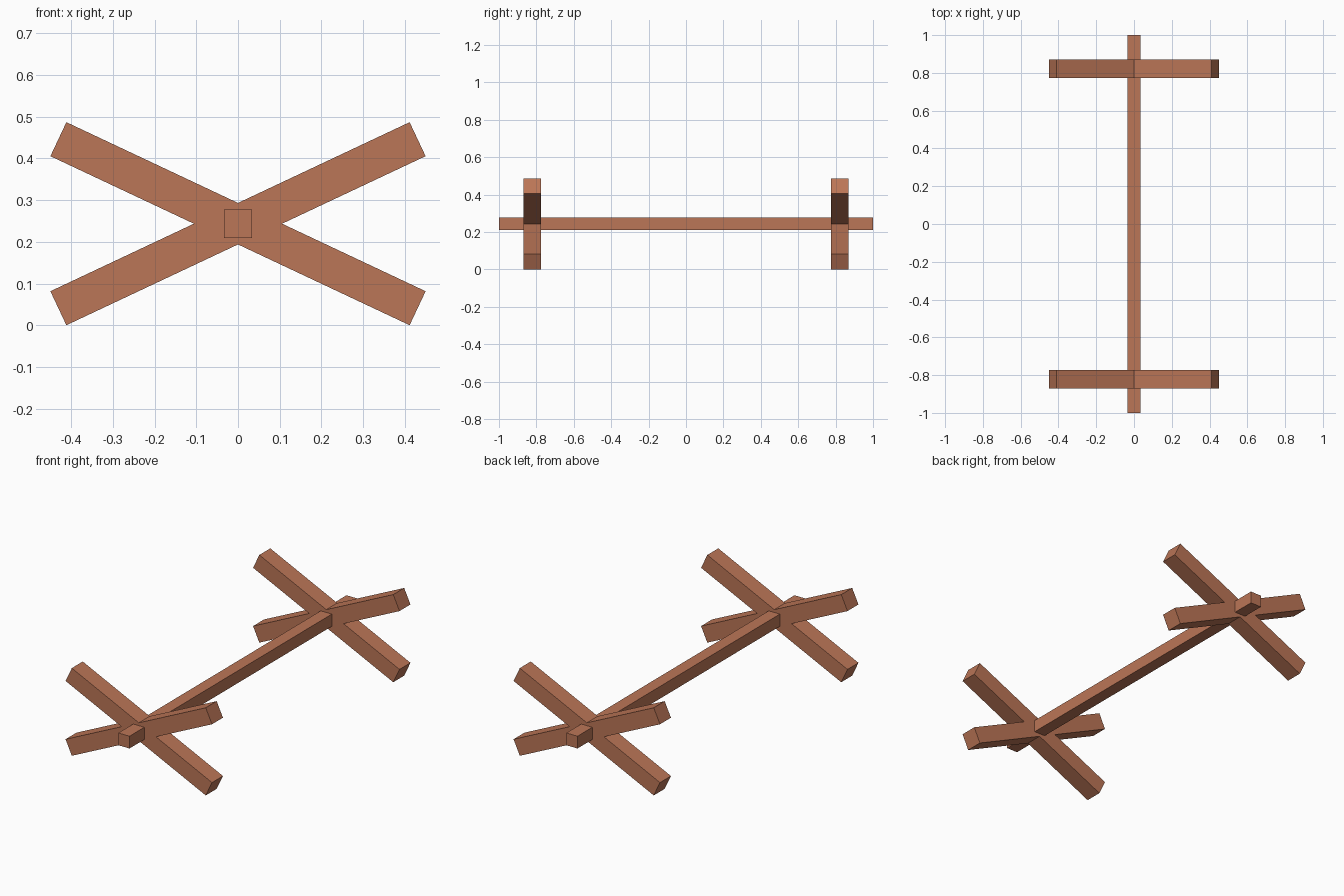
import bpy, bmesh, math

if "Cube" in bpy.data.objects:
    bpy.data.objects.remove(bpy.data.objects["Cube"])

Z = 0.2437                      # height of the crossing and rail
ANGLE = math.radians(25.2)      # slope of the crossed legs
HALF_LEN, HALF_W = 0.4755, 0.045

wood = bpy.data.materials.new("reddish brown wood")
wood.diffuse_color = (0.50, 0.18, 0.095, 1)
wood.use_nodes = True
wood.node_tree.nodes["Principled BSDF"].inputs["Base Color"].default_value = wood.diffuse_color


def finish(name, bm):
    bmesh.ops.recalc_face_normals(bm, faces=bm.faces[:])
    mesh = bpy.data.meshes.new(name)
    bm.to_mesh(mesh)
    bm.free()
    mesh.materials.append(wood)
    obj = bpy.data.objects.new(name, mesh)
    bpy.context.collection.objects.link(obj)
    return obj


def crossed_legs(name, y0, y1):
    # X-shaped outline, extruded along y
    c, s = math.cos(ANGLE), math.sin(ANGLE)
    low = (HALF_LEN * c + HALF_W * s, HALF_LEN * s - HALF_W * c)
    high = (HALF_LEN * c - HALF_W * s, HALF_LEN * s + HALF_W * c)
    side, top = HALF_W / s, HALF_W / c
    pts = [(side, 0), low, high, (0, top),
           (-high[0], high[1]), (-low[0], low[1]), (-side, 0),
           (-low[0], -low[1]), (-high[0], -high[1]), (0, -top),
           (high[0], -high[1]), (low[0], -low[1])]
    bm = bmesh.new()
    face = bm.faces.new([bm.verts.new((x, y0, Z + z)) for x, z in pts])
    ext = bmesh.ops.extrude_face_region(bm, geom=[face], use_keep_orig=True)
    verts = [g for g in ext["geom"] if isinstance(g, bmesh.types.BMVert)]
    bmesh.ops.translate(bm, verts=verts, vec=(0, y1 - y0, 0))
    return finish(name, bm)


# crossed legs at both ends
crossed_legs("front_crossed_legs", -0.87, -0.774)
crossed_legs("back_crossed_legs", 0.774, 0.87)

# long square rail through both crossings
bm = bmesh.new()
bmesh.ops.create_cube(bm, size=1)
bmesh.ops.scale(bm, verts=bm.verts, vec=(0.068, 2.0, 0.068))
bmesh.ops.translate(bm, verts=bm.verts, vec=(0, 0, Z))
finish("rail", bm)
